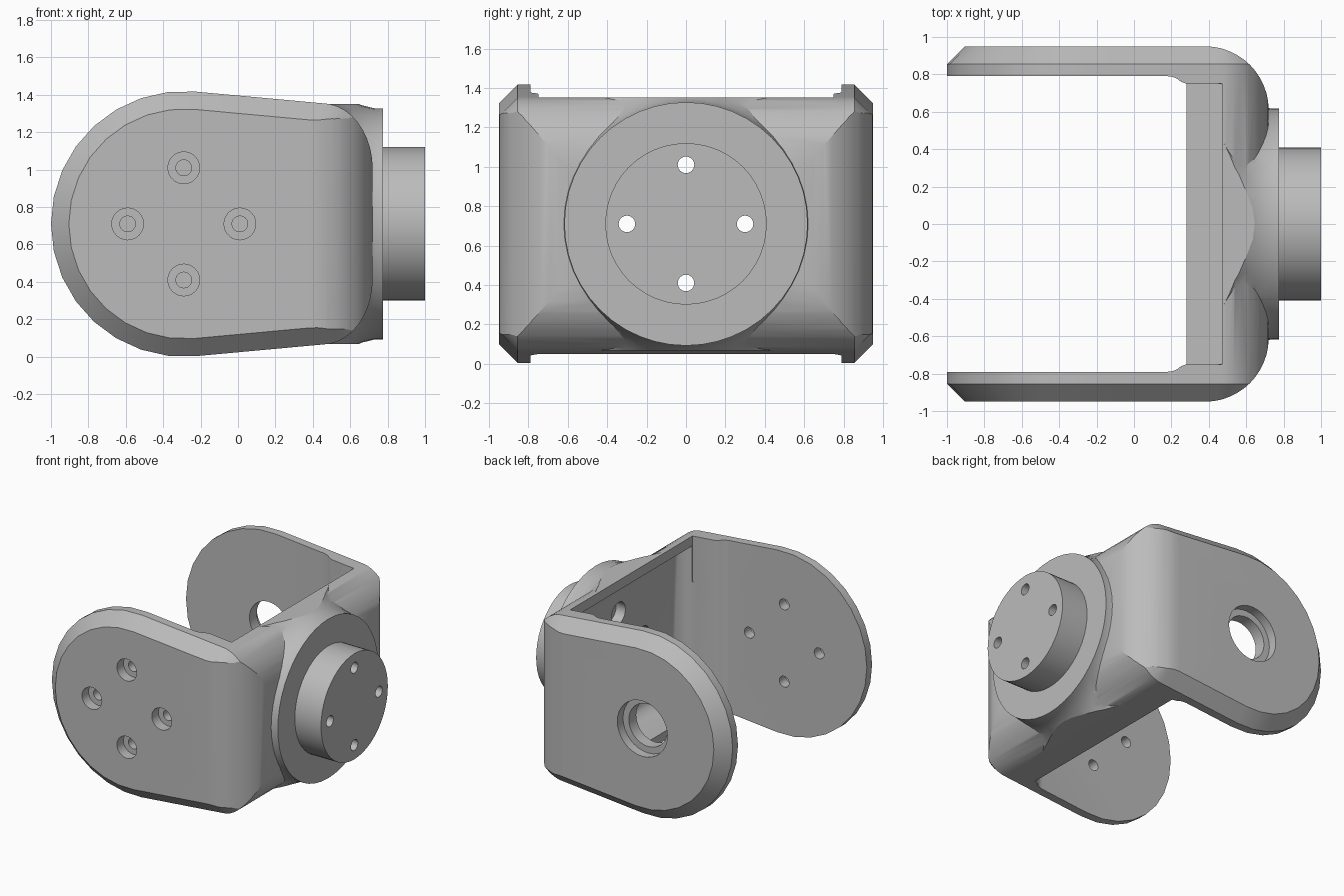
import bpy, bmesh
from math import sin, cos, pi, radians
from mathutils import Vector, Matrix

cube = bpy.data.objects.get("Cube")
if cube:
    bpy.data.objects.remove(cube, do_unlink=True)

grey = bpy.data.materials.new("plain grey")
grey.use_nodes = True
grey.diffuse_color = (0.5, 0.5, 0.5, 1)
grey.node_tree.nodes["Principled BSDF"].inputs["Base Color"].default_value = grey.diffuse_color

MID = 0.71      # height of both pivot axes
PIVOT = -0.29   # x of the arm pivot


def finish(name, bm):
    bmesh.ops.recalc_face_normals(bm, faces=bm.faces)
    mesh = bpy.data.meshes.new(name)
    bm.to_mesh(mesh)
    bm.free()
    mesh.materials.append(grey)
    obj = bpy.data.objects.new(name, mesh)
    bpy.context.collection.objects.link(obj)
    return obj


def prism(name, outline, axis, lo, hi, chamfer=0):
    """Extrude a 2D outline along y or z, optionally chamfering both caps."""
    place = (lambda a, b, t: (a, t, b)) if axis == "y" else (lambda a, b, t: (a, b, t))
    bm = bmesh.new()
    base = bm.faces.new([bm.verts.new(place(a, b, lo)) for a, b in outline])
    top = bmesh.ops.extrude_face_region(bm, geom=[base], use_keep_orig=True)["geom"]
    moved = [v for v in top if isinstance(v, bmesh.types.BMVert)]
    bmesh.ops.translate(bm, verts=moved, vec=Vector(place(0, 0, hi - lo)))
    bmesh.ops.recalc_face_normals(bm, faces=bm.faces)
    if chamfer:
        caps = {e for f in bm.faces if len(f.verts) == len(outline) for e in f.edges}
        bmesh.ops.bevel(bm, geom=list(caps), offset=chamfer, segments=1, affect="EDGES")
    return finish(name, bm)


def box(name, lo, hi, round_back=0):
    """Box between two corners, with rounded edges on its +x end if wanted."""
    bm = bmesh.new()
    bmesh.ops.create_cube(bm, size=1)
    for v in bm.verts:
        v.co = [(l + h) / 2 + c * (h - l) for l, h, c in zip(lo, hi, v.co)]
    if round_back:
        edges = [e for e in bm.edges if all(v.co.x > hi[0] - 0.001 for v in e.verts)]
        bmesh.ops.bevel(bm, geom=edges, offset=round_back, segments=5, profile=0.5, affect="EDGES")
    return finish(name, bm)


def turned(name, profile, axis, centre, sides=40):
    """Solid of revolution about x or y; profile holds (position, radius)."""
    bm = bmesh.new()
    rings = []
    for t, r in profile:
        ring = []
        for i in range(sides):
            a = 2 * pi * i / sides
            u, w = r * cos(a), r * sin(a)
            co = (t, centre[0] + u, centre[1] + w) if axis == "x" else (centre[0] + u, t, centre[1] + w)
            ring.append(bm.verts.new(co))
        rings.append(ring)
    for p, q in zip(rings, rings[1:]):
        for i in range(sides):
            j = (i + 1) % sides
            bm.faces.new((p[i], p[j], q[j], q[i]))
    bm.faces.new(rings[0])
    bm.faces.new(rings[-1])
    return finish(name, bm)


def combine(target, other, operation):
    mod = target.modifiers.new("combine", "BOOLEAN")
    mod.operation, mod.object, mod.solver = operation, other, "EXACT"
    bpy.context.view_layer.objects.active = target
    bpy.ops.object.modifier_apply(modifier=mod.name)
    bpy.data.objects.remove(other, do_unlink=True)


def arc(cx, cy, rx, ry, start, end, steps):
    angles = [radians(start + (end - start) * i / steps) for i in range(steps + 1)]
    return [(cx + rx * cos(a), cy + ry * sin(a)) for a in angles]


# Yoke envelope: rounded plan crossed with the tapered, chamfered side outline
plan = [(-1.1, -0.95)] + arc(0.38, -0.61, 0.34, 0.34, -90, 0, 12)
plan += arc(0.38, 0.61, 0.34, 0.34, 0, 90, 12) + [(-1.1, 0.95)]
yoke = prism("yoke", plan, "z", -0.1, 1.6)
side = arc(PIVOT, MID, 0.71, 0.71, 85, 275, 16)
side += arc(0.45, 0.415, 0.27, 0.35, -90, 0, 10) + arc(0.45, 1.005, 0.27, 0.35, 0, 90, 10)
combine(yoke, prism("side_outline", side, "y", -0.95, 0.95, 0.095), "INTERSECT")

# Flared neck leading into the flange
neck = turned("neck", [(0.36, 0.95), (0.42, 0.86), (0.48, 0.775), (0.54, 0.71), (0.6, 0.665),
                       (0.66, 0.635), (0.73, 0.618)], "x", (0, MID), 48)
combine(neck, box("neck_limit", (0.3, -0.85, 0.068), (0.8, 0.85, 1.352)), "INTERSECT")
combine(yoke, neck, "UNION")

# Flange and mounting hub
combine(yoke, turned("flange_hub", [(0.7, 0.618), (0.775, 0.618), (0.775, 0.41), (1.0, 0.41)],
                     "x", (0, MID), 48), "UNION")

# Gap between the arms, easing into a narrower step near the bridge
gap = [(-2, -0.79)] + arc(0.18, -0.69, 0.1, 0.1, -90, -45, 4) + [(0.28, -0.75), (0.28, 0.75)]
gap += arc(0.18, 0.69, 0.1, 0.1, 45, 90, 4) + [(-2, 0.79)]
combine(yoke, prism("arm_gap", gap, "z", -0.2, 1.7), "DIFFERENCE")

# Hollow of the bridge, open at the top as far as the rear wall
combine(yoke, box("hollow", (0.2, -0.75, 0.12), (0.58, 0.75, 1.28), 0.13), "DIFFERENCE")
combine(yoke, box("top_opening", (0.2, -0.75, 1.0), (0.47, 0.75, 1.6)), "DIFFERENCE")

# Counterbored screw holes in the front arm and in the hub
for dx, dz in ((0.3, 0), (-0.3, 0), (0, 0.3), (0, -0.3)):
    combine(yoke, turned("arm_screw", [(-1.1, 0.085), (-0.87, 0.085), (-0.87, 0.042), (-0.7, 0.042)],
                         "y", (PIVOT + dx, MID + dz), 24), "DIFFERENCE")
    combine(yoke, turned("hub_screw", [(0.5, 0.085), (0.66, 0.085), (0.66, 0.042), (1.1, 0.042)],
                         "x", (dx, MID + dz), 24), "DIFFERENCE")

# Stepped bearing hole in the rear arm
combine(yoke, turned("bearing_hole", [(0.7, 0.165), (0.88, 0.165), (0.88, 0.215), (1.1, 0.215)],
                     "y", (PIVOT, MID), 32), "DIFFERENCE")

bpy.ops.object.select_all(action="DESELECT")
yoke.select_set(True)
bpy.context.view_layer.objects.active = yoke
bpy.ops.object.shade_smooth_by_angle(angle=radians(25))
